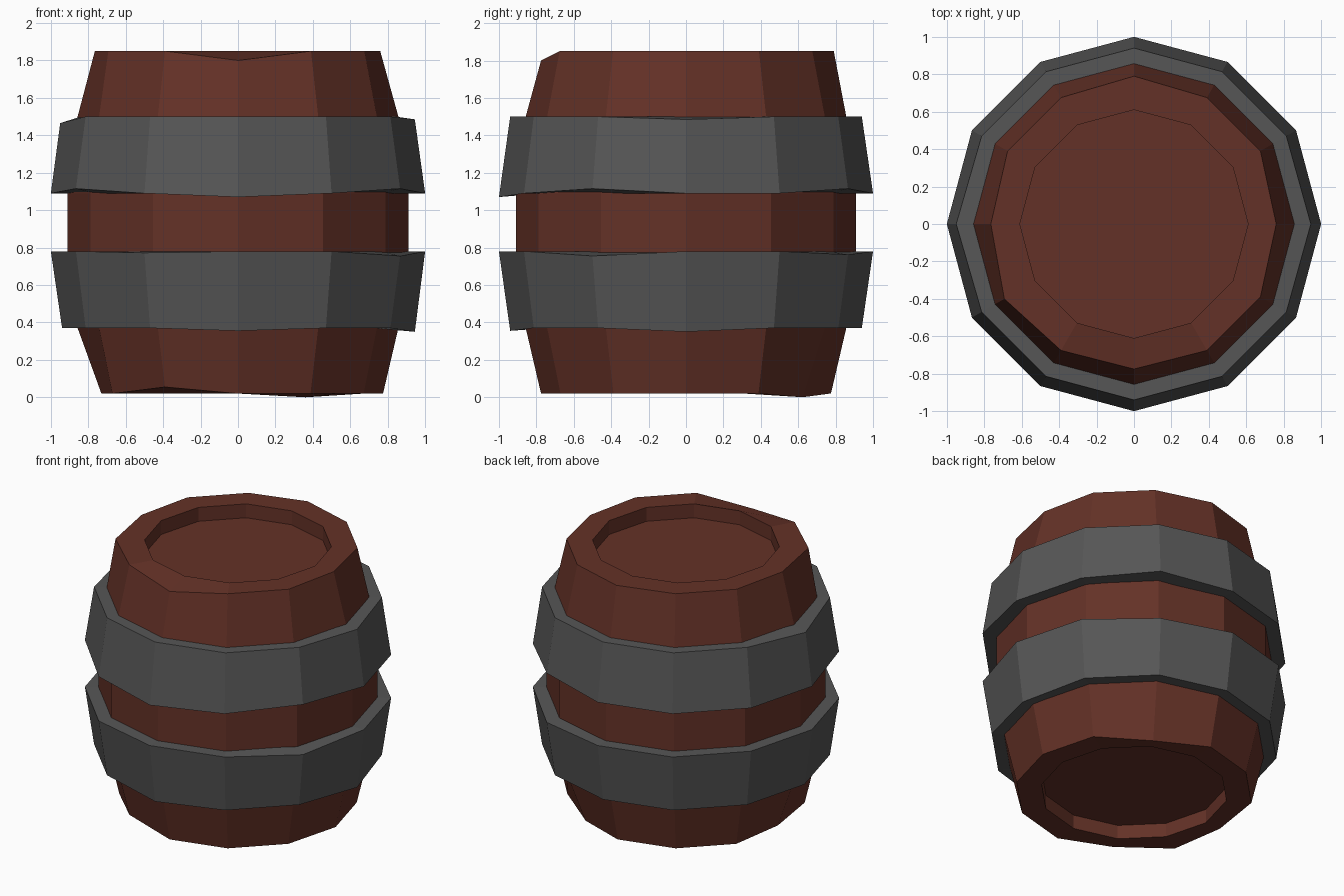
import bpy, bmesh
from math import cos, sin, radians

cube = bpy.data.objects.get("Cube")
if cube:
    bpy.data.objects.remove(cube, do_unlink=True)

SIDES = 12


def make_material(name, colour):
    mat = bpy.data.materials.new(name)
    mat.use_nodes = True
    mat.diffuse_color = colour
    bsdf = mat.node_tree.nodes["Principled BSDF"]
    bsdf.inputs["Base Color"].default_value = colour
    bsdf.inputs["Roughness"].default_value = 0.8
    return mat


def lathe(name, profile, mat, dents=None, closed=False):
    """Spin (radius, z) points; dents maps (ring, degrees) to a replacement point."""
    dents = dents or {}
    bm = bmesh.new()
    rings = []
    for i, point in enumerate(profile):
        ring = []
        for k in range(SIDES):
            deg = k * 360 // SIDES
            r, z = dents.get((i, deg), point)
            a = radians(deg)
            ring.append(bm.verts.new((r * cos(a), r * sin(a), z)))
        rings.append(ring)
    pairs = list(zip(rings, rings[1:]))
    if closed:
        pairs.append((rings[-1], rings[0]))
    else:
        bm.faces.new(rings[0])
        bm.faces.new(rings[-1])
    for low, high in pairs:
        for k in range(SIDES):
            n = (k + 1) % SIDES
            bm.faces.new((low[k], low[n], high[n], high[k]))
    bmesh.ops.recalc_face_normals(bm, faces=bm.faces)
    mesh = bpy.data.meshes.new(name)
    bm.to_mesh(mesh)
    bm.free()
    mesh.materials.append(mat)
    obj = bpy.data.objects.new(name, mesh)
    bpy.context.collection.objects.link(obj)
    return obj


wood = make_material("reddish brown wood", (0.127, 0.031, 0.020, 1))
iron = make_material("dark grey iron", (0.093, 0.093, 0.093, 1))

# Staves with sunken lids at both ends; a few rim corners are chipped
lathe("barrel_body",
      [(0.61, 0.12), (0.61, 0.02), (0.775, 0.02), (0.857, 0.37), (0.91, 0.78),
       (0.91, 1.09), (0.857, 1.5), (0.78, 1.85), (0.61, 1.85), (0.61, 1.75)],
      wood,
      {(2, 180): (0.73, 0.02), (2, 240): (0.78, 0.055), (2, 60): (0.72, 0.0),
       (7, 270): (0.775, 1.80), (7, 0): (0.76, 1.85), (7, 180): (0.765, 1.85),
       (7, 90): (0.79, 1.85), (7, 210): (0.80, 1.85)})

# Flared iron hoops with slightly bent corners
lathe("upper_hoop",
      [(0.88, 1.09), (1.0, 1.09), (0.94, 1.5), (0.84, 1.5)], iron,
      {(1, 210): (1.0, 1.115), (1, 270): (1.0, 1.07), (1, 330): (1.0, 1.115),
       (1, 60): (1.0, 1.115), (2, 180): (0.95, 1.465), (2, 0): (0.945, 1.485)},
      closed=True)
lathe("lower_hoop",
      [(0.84, 0.37), (0.94, 0.37), (1.0, 0.78), (0.88, 0.78)], iron,
      {(1, 0): (0.945, 0.35), (1, 270): (0.94, 0.355), (2, 330): (1.0, 0.755),
       (2, 60): (1.0, 0.762), (2, 240): (1.0, 0.772)},
      closed=True)
